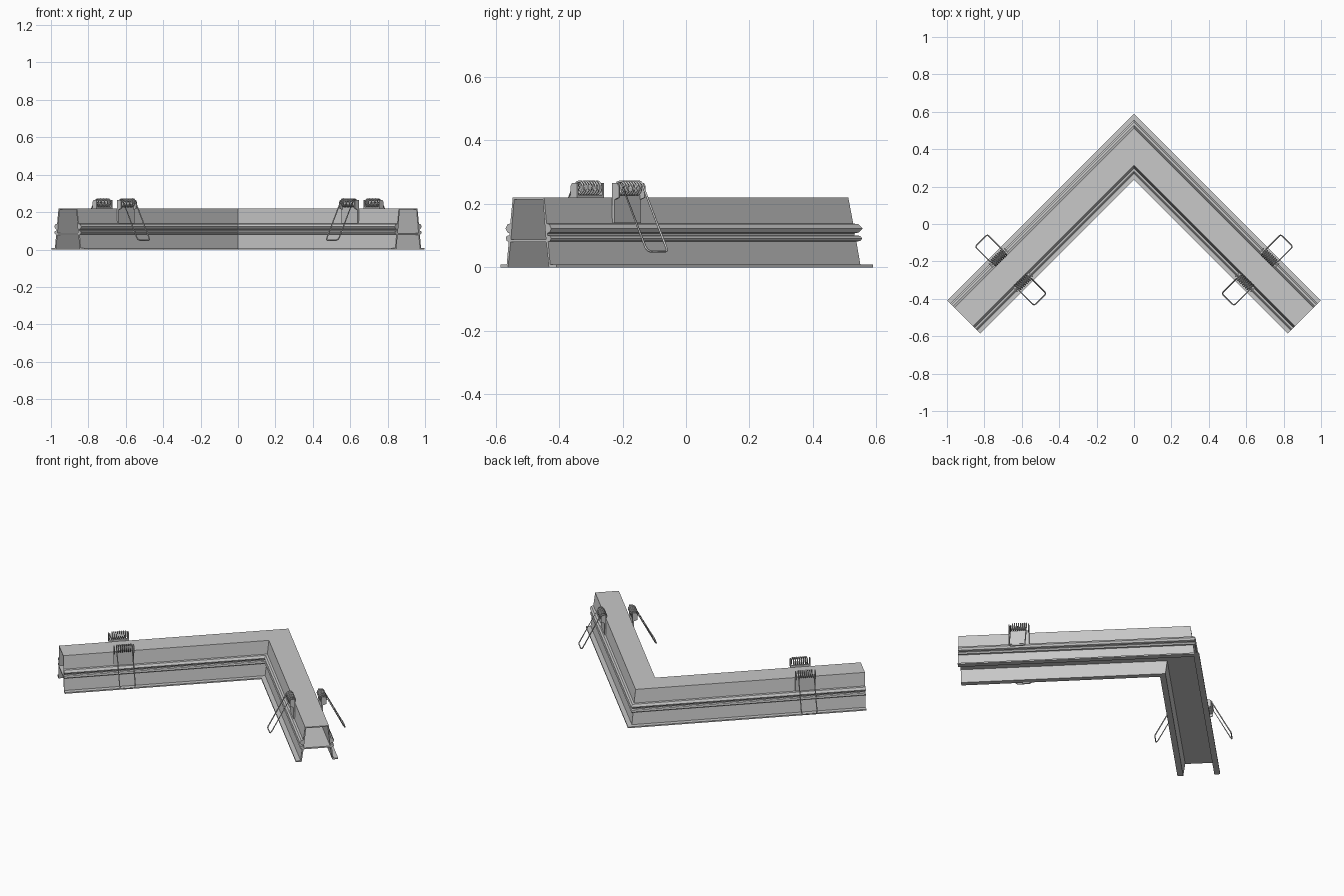
import bpy, bmesh, math
from mathutils import Vector

cube = bpy.data.objects.get("Cube")
if cube:
    bpy.data.objects.remove(cube)

R = math.sqrt(0.5)
CORNER_Y = 0.413      # centre line corner of the two arms
ARM = 1.287           # centre line length of an arm
CLIP_U = 0.932        # clip position along an arm


def material(name, value):
    m = bpy.data.materials.new(name)
    m.use_nodes = True
    m.diffuse_color = (value, value, value, 1)
    m.node_tree.nodes["Principled BSDF"].inputs["Base Color"].default_value = m.diffuse_color
    return m


grey = material("light grey metal", 0.58)


def place(side, u, v, z):
    """Arm coordinates: u along the arm, v outward across it."""
    return Vector((side * R * (u + v), CORNER_Y + R * (v - u), z))


def finish(name, bm):
    bmesh.ops.recalc_face_normals(bm, faces=bm.faces)
    mesh = bpy.data.meshes.new(name)
    bm.to_mesh(mesh)
    bm.free()
    obj = bpy.data.objects.new(name, mesh)
    mesh.materials.append(grey)
    bpy.context.collection.objects.link(obj)
    return obj


def sweep(name, profile):
    """Sweep a closed (v, z) profile along both arms with a mitred corner."""
    bm = bmesh.new()
    rings = [[bm.verts.new(place(-1, ARM, v, z)) for v, z in profile],
             [bm.verts.new(place(1, -v, v, z)) for v, z in profile],
             [bm.verts.new(place(1, ARM, v, z)) for v, z in profile]]
    n = len(profile)
    for a, b in zip(rings, rings[1:]):
        for i in range(n):
            j = (i + 1) % n
            bm.faces.new((a[i], a[j], b[j], b[i]))
    bm.faces.new(rings[0])
    bm.faces.new(rings[2][::-1])
    return finish(name, bm)


def add_slab(bm, side, u0, u1, outline):
    """Extrude a (v, z) outline between two positions along an arm."""
    a = [bm.verts.new(place(side, u0, v, z)) for v, z in outline]
    b = [bm.verts.new(place(side, u1, v, z)) for v, z in outline]
    bm.faces.new(a)
    bm.faces.new(b[::-1])
    for i in range(len(a)):
        j = (i + 1) % len(a)
        bm.faces.new((a[i], a[j], b[j], b[i]))


# Channel housing: tapered walls with two ridges and a bottom flange
outer = [(0.07, 0.22), (0.081, 0.138), (0.093, 0.136), (0.102, 0.122), (0.094, 0.11),
         (0.084, 0.107), (0.084, 0.101), (0.097, 0.099), (0.101, 0.091), (0.097, 0.083),
         (0.088, 0.081), (0.097, 0.008), (0.125, 0.008), (0.125, 0)]
inner = [(0.091, 0), (0.079, 0.08), (0.064, 0.213)]
half = outer + inner
sweep("channel_housing", half + [(-v, z) for v, z in reversed(half)])

# Diffuser strip recessed inside the channel
sweep("diffuser_strip", [(0.08, 0.079), (0.08, 0.088), (-0.08, 0.088), (-0.08, 0.079)])


def clip_bracket(name, side, s):
    bm = bmesh.new()
    w = 0.06
    plate = [(0.078, 0.14), (0.088, 0.14), (0.088, 0.228), (0.078, 0.228)]
    ear = [(0.078, 0.21), (0.108, 0.22), (0.108, 0.255), (0.1, 0.266), (0.078, 0.266)]
    add_slab(bm, side, CLIP_U - w, CLIP_U + w, [(s * v, z) for v, z in plate])
    for e in (-1, 1):
        add_slab(bm, side, CLIP_U + e * w, CLIP_U + e * (w - 0.006),
                 [(s * v, z) for v, z in ear])
    finish(name, bm)


def clip_spring(name, side, s):
    turns, steps, radius, w = 8, 12, 0.021, 0.046
    cv, cz = 0.092, 0.25
    pts = []
    for i in range(turns * steps + 1):
        a = 2 * math.pi * i / steps
        u = CLIP_U - w + 2 * w * i / (turns * steps)
        pts.append((u, cv + radius * math.cos(a), cz + radius * math.sin(a)))
    # wire loop reaching out and down, with clipped corners
    for e in (1, -1):
        ends = [(CLIP_U + e * w, 0.213, 0.064), (CLIP_U + e * (w - 0.003), 0.22, 0.054),
                (CLIP_U + e * (w - 0.012), 0.223, 0.05)]
        pts += ends if e == 1 else ends[::-1]
    curve = bpy.data.curves.new(name, "CURVE")
    curve.dimensions = "3D"
    curve.bevel_depth = 0.0035
    curve.bevel_resolution = 1
    spline = curve.splines.new("POLY")
    spline.points.add(len(pts) - 1)
    for p, (u, v, z) in zip(spline.points, pts):
        p.co = (*place(side, u, s * v, z), 1)
    spline.use_cyclic_u = True
    spline.use_smooth = True
    curve.materials.append(grey)
    bpy.context.collection.objects.link(bpy.data.objects.new(name, curve))


# Spring clips: one on each wall of each arm
for side, arm in ((1, "left"), (-1, "right")):
    for s, wall in ((1, "outer"), (-1, "inner")):
        clip_bracket(f"{arm}_{wall}_clip_bracket", side, s)
        clip_spring(f"{arm}_{wall}_clip_spring", side, s)
